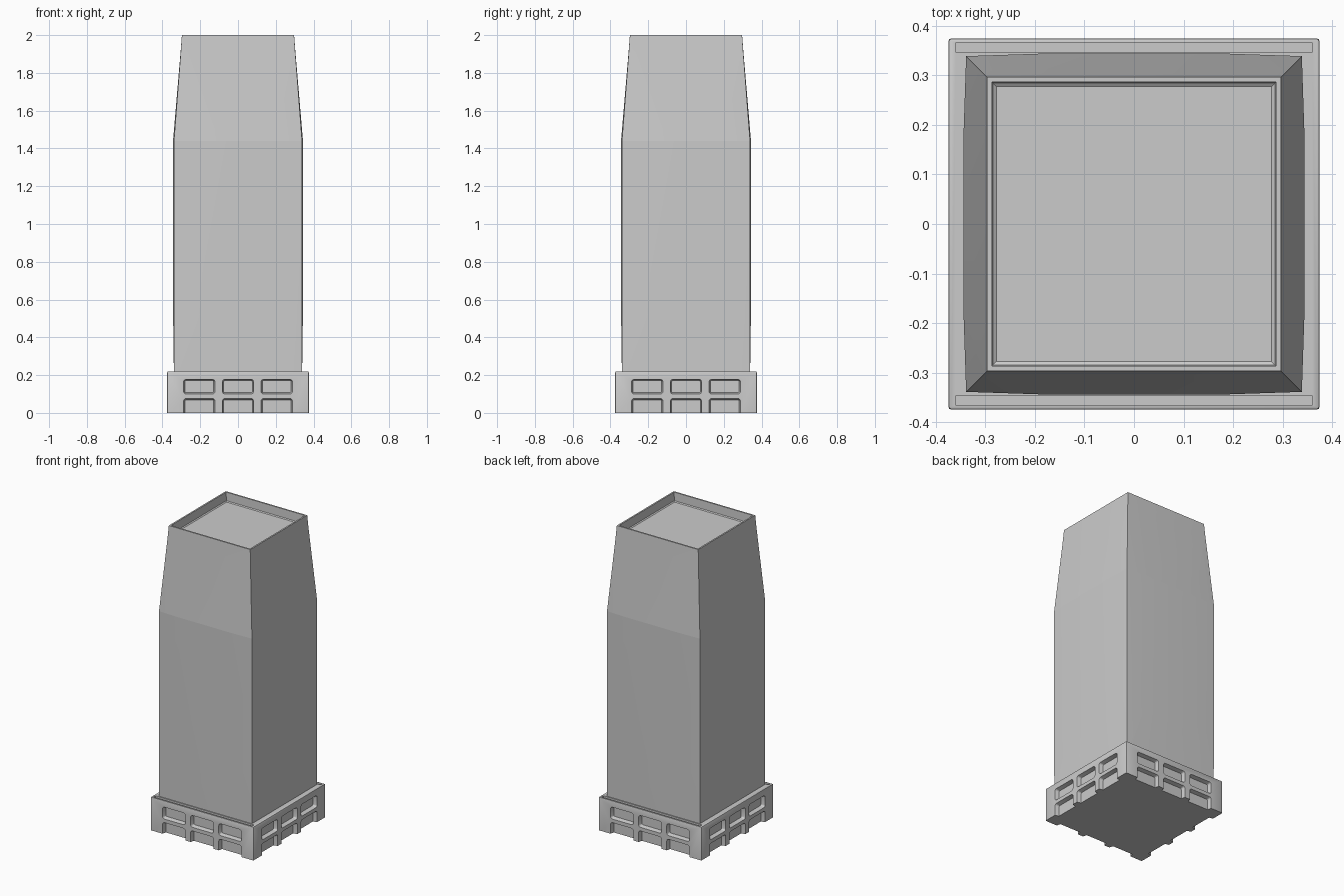
import bpy, bmesh, math
from mathutils import Matrix, Vector

if "Cube" in bpy.data.objects:
    bpy.data.objects.remove(bpy.data.objects["Cube"])


def make_object(name, bm):
    bmesh.ops.recalc_face_normals(bm, faces=bm.faces[:])
    mesh = bpy.data.meshes.new(name)
    bm.to_mesh(mesh)
    bm.free()
    obj = bpy.data.objects.new(name, mesh)
    bpy.context.collection.objects.link(obj)
    return obj


def add_box(bm, lo, hi):
    size = Vector(hi) - Vector(lo)
    mid = (Vector(hi) + Vector(lo)) / 2
    m = Matrix.Translation(mid) @ Matrix.Diagonal((*size, 1))
    return bmesh.ops.create_cube(bm, size=1, matrix=m)["verts"]


def add_pocket(bm, x0, x1, z0, z1, turn, half, depth, r=0.014, taper=0.007):
    """Rounded, tapered pocket cutter in the -y face, turned about z."""
    corners = [(x1 - r, z1 - r, 0), (x0 + r, z1 - r, 90),
               (x0 + r, z0 + r, 180), (x1 - r, z0 + r, 270)]
    rings = []
    for y, grow in ((-half - 0.02, taper * 0.02 / depth), (-half + depth, -taper)):
        ring = []
        for cx, cz, start in corners:
            for k in range(5):
                a = math.radians(start + k * 22.5)
                p = Vector((cx + (r + grow) * math.cos(a), y, cz + (r + grow) * math.sin(a)))
                ring.append(bm.verts.new(Matrix.Rotation(turn, 3, 'Z') @ p))
        rings.append(ring)
    bridge(bm, *rings)
    bm.faces.new(rings[0])
    bm.faces.new(rings[1])


def bridge(bm, a, b):
    n = len(a)
    for i in range(n):
        bm.faces.new((a[i], a[(i + 1) % n], b[(i + 1) % n], b[i]))


# Base plinth
HALF = 0.375
bm = bmesh.new()
add_box(bm, (-HALF, -HALF, 0), (HALF, HALF, 0.22))
bmesh.ops.bevel(bm, geom=[e for e in bm.edges if max(v.co.z for v in e.verts) > 0.1],
                offset=0.006, segments=2, profile=0.5, affect='EDGES')
base = make_object("base", bm)

# Cutter: two rows of three pockets per side, the lower row open at the bottom
bm = bmesh.new()
for side in range(4):
    for cx in (-0.205, 0, 0.205):
        for z0, z1 in ((-0.06, 0.076), (0.1, 0.178)):
            add_pocket(bm, cx - 0.083, cx + 0.083, z0, z1, side * math.pi / 2, HALF, 0.026)
# Drain grooves along front and back of the plinth top
for s in (-1, 1):
    ys = sorted((s * 0.346, s * 0.367))
    add_box(bm, (-0.36, ys[0], 0.2), (0.36, ys[1], 0.25))
cutter = make_object("base_cutter", bm)
cutter.hide_render = True
cutter.hide_viewport = False
cut = base.modifiers.new("pockets", 'BOOLEAN')
cut.operation = 'DIFFERENCE'
cut.solver = 'EXACT'
cut.object = cutter
bpy.context.view_layer.objects.active = base
base.select_set(True)
bpy.ops.object.modifier_apply(modifier=cut.name)
bpy.data.objects.remove(cutter)

# Tower body: square rings with a slightly raised centre panel on every side
bm = bmesh.new()


def body_ring(z, corner, panel, crease):
    ring = []
    for side in range(4):
        rot = Matrix.Rotation(side * math.pi / 2, 3, 'Z')
        for p in ((-corner, -corner), (-crease, -panel), (crease, -panel)):
            ring.append(bm.verts.new(rot @ Vector((p[0], p[1], z))))
    return ring


# z, corner half width, panel half width, crease position
profile = [(0.18, 0.338, 0.339, 0.33),
           (0.55, 0.339, 0.344, 0.19),
           (1.44, 0.339, 0.344, 0.19),
           (1.91, 0.303, 0.304, 0.29),
           (2.00, 0.297, 0.297, 0.284),
           (2.00, 0.287, 0.287, 0.275),
           (1.945, 0.285, 0.285, 0.273),
           (1.94, 0.278, 0.278, 0.266)]
rings = [body_ring(*p) for p in profile]
for a, b in zip(rings, rings[1:]):
    bridge(bm, a, b)
bm.faces.new(rings[0])
bm.faces.new(rings[-1])
body = make_object("tower_body", bm)

# Smooth shading with sharp edges kept
for obj in (base, body):
    bpy.ops.object.select_all(action='DESELECT')
    obj.select_set(True)
    bpy.context.view_layer.objects.active = obj
    bpy.ops.object.shade_smooth_by_angle(angle=math.radians(25 if obj is base else 3))
